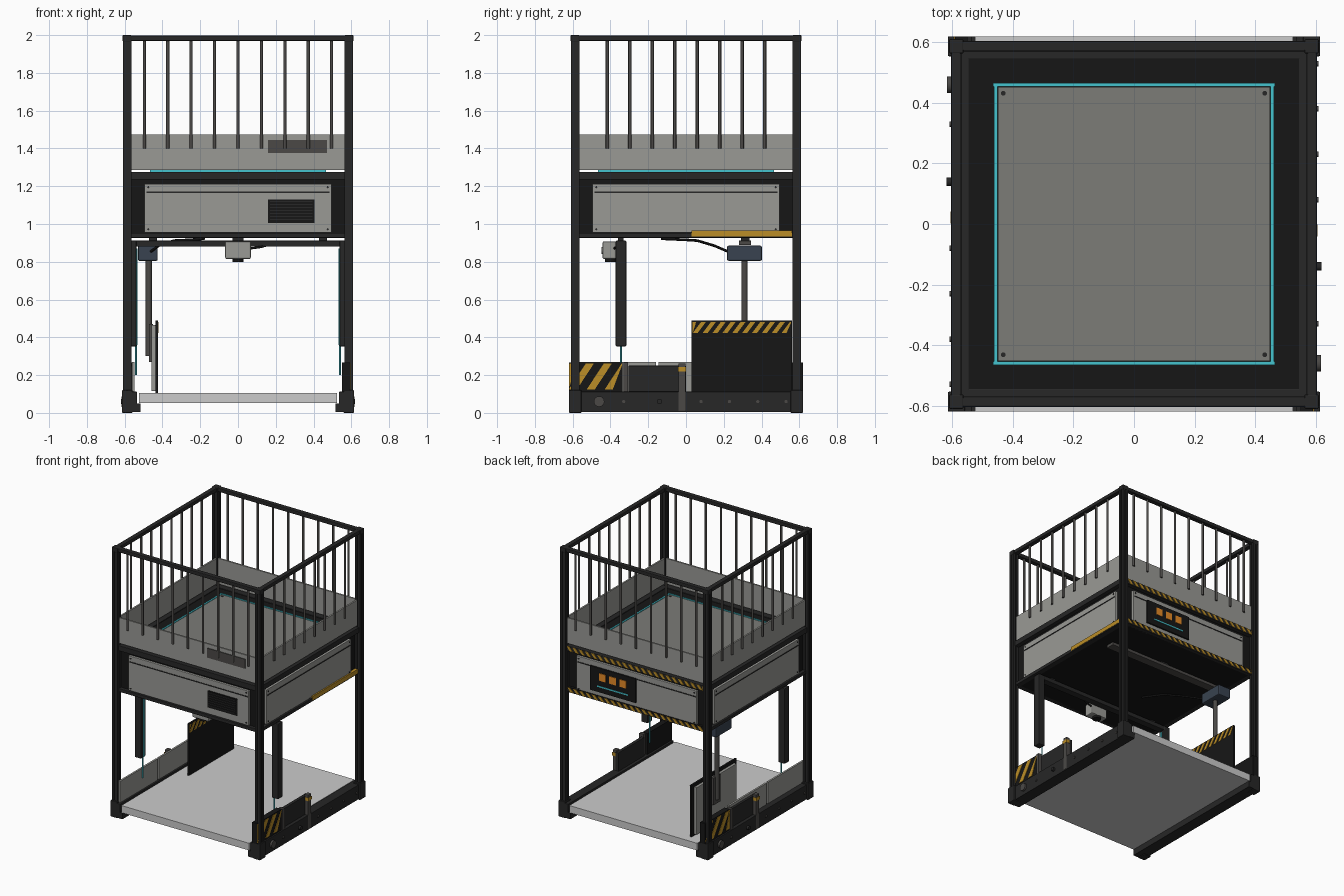
import bpy, bmesh, math
from mathutils import Vector

if "Cube" in bpy.data.objects:
    bpy.data.objects.remove(bpy.data.objects["Cube"])

def mat(name, r, g, b):
    m = bpy.data.materials.new(name)
    m.diffuse_color = (r, g, b, 1)
    m.use_nodes = True
    m.node_tree.nodes["Principled BSDF"].inputs["Base Color"].default_value = m.diffuse_color
    return m

DARK = mat("dark_metal", .02, .02, .02)
BLACK = mat("black", .008, .008, .008)
PANEL = mat("panel_grey", .32, .32, .30)
FLOOR = mat("floor_grey", .2, .2, .185)
BAR = mat("bar_grey", .07, .066, .062)
TEAL = mat("teal", .06, .55, .62)
YELLOW = mat("hazard_yellow", .5, .27, .02)
ORANGE = mat("orange", .8, .26, .02)
BLUE = mat("blue_grey", .04, .055, .08)

def finish(name, bm, m):
    bmesh.ops.recalc_face_normals(bm, faces=bm.faces)
    me = bpy.data.meshes.new(name)
    bm.to_mesh(me)
    bm.free()
    o = bpy.data.objects.new(name, me)
    bpy.context.collection.objects.link(o)
    if m:
        me.materials.append(m)
    return o

def box(name, x, y, z, m=None, bevel=0):
    bm = bmesh.new()
    bmesh.ops.create_cube(bm, size=1)
    for v in bm.verts:
        v.co = [(a + b) / 2 + c * (b - a) for (a, b), c in zip((x, y, z), v.co)]
    o = finish(name, bm, m)
    if bevel:
        md = o.modifiers.new("bevel", 'BEVEL')
        md.width = bevel
        md.segments = 2
    return o

def side_box(name, axis, s, d, u, z, m=None, bevel=0):
    """Box on a side wall: d = distance range from centre, u = range along the wall."""
    dd = tuple(sorted((s * d[0], s * d[1])))
    return box(name, *((dd, u) if axis == 'x' else (u, dd)), z, m, bevel)

def rod(name, p, q, r, m, n=12):
    p, q = Vector(p), Vector(q)
    bm = bmesh.new()
    bmesh.ops.create_cone(bm, cap_ends=True, segments=n, radius1=r, radius2=r, depth=(q - p).length)
    rot = (q - p).to_track_quat('Z', 'Y')
    for v in bm.verts:
        v.co = rot @ v.co + (p + q) / 2
    for f in bm.faces:
        f.smooth = len(f.verts) == 4
    return finish(name, bm, m)

def stripes(name, axis, d, u, z, n, lean, width=.5):
    """Row of slanted hazard stripes, slightly raised from a wall at distance d."""
    bm = bmesh.new()
    step = (u[1] - u[0]) / n
    for i in range(-3, n + 3):
        a = u[0] + i * step
        pts = [(a, z[0]), (a + step * width, z[0]), (a + step * width + lean, z[1]), (a + lean, z[1])]
        pts = [(min(max(p, u[0]), u[1]), h) for p, h in pts]
        if max(p[0] for p in pts) - min(p[0] for p in pts) < .004:
            continue
        if len(set(pts)) < 4:
            pts = list(dict.fromkeys(pts))
        rings = [[bm.verts.new((d + e, p, h) if axis == 'x' else (p, d + e, h)) for p, h in pts] for e in (-.002, .002)]
        bm.faces.new(rings[0])
        bm.faces.new(rings[1])
        k = len(pts)
        for j in range(k):
            bm.faces.new((rings[0][j], rings[0][(j + 1) % k], rings[1][(j + 1) % k], rings[1][j]))
    return finish(name, bm, YELLOW)

def cable(name, pts, r):
    cu = bpy.data.curves.new(name, 'CURVE')
    cu.dimensions = '3D'
    cu.bevel_depth = r
    cu.bevel_resolution = 2
    sp = cu.splines.new('POLY')
    sp.points.add(len(pts) - 1)
    for p, c in zip(sp.points, pts):
        p.co = (*c, 1)
    o = bpy.data.objects.new(name, cu)
    bpy.context.collection.objects.link(o)
    cu.materials.append(BLACK)

# slotted corner posts with caps and feet
def post(cx, cy):
    h, s, d = .022, .005, .007
    quarter = [(h, -h), (h, -s), (h - d, -s), (h - d, s), (h, s)]
    prof = []
    for k in range(4):
        c, sn = round(math.cos(k * math.pi / 2)), round(math.sin(k * math.pi / 2))
        prof += [(a * c - b * sn, a * sn + b * c) for a, b in quarter]
    bm = bmesh.new()
    f = bm.faces.new([bm.verts.new((cx + a, cy + b, .04)) for a, b in prof])
    g = bmesh.ops.extrude_face_region(bm, geom=[f])
    for v in g['geom']:
        if isinstance(v, bmesh.types.BMVert):
            v.co.z = 1.985
    finish("corner_post", bm, DARK)

for sx in (-1, 1):
    for sy in (-1, 1):
        cx, cy = sx * .587, sy * .587
        post(cx, cy)
        box("post_cap", (cx - .024, cx + .024), (cy - .024, cy + .024), (1.965, 2), DARK, .005)
        box("post_foot", (cx - .028, cx + .028), (cy - .033, cy + .033), (0, .12), DARK, .004)

# railing, kick panels, beams and body walls on all four sides
for axis in 'xy':
    for s in (-1, 1):
        side_box("top_rail", axis, s, (.57, .605), (-.57, .57), (1.97, 1.998), DARK, .005)
        n, gap = (9, .124) if axis == 'y' else (8, .119)
        for i in range(n):
            u = (i - (n - 1) / 2) * gap
            p = (s * .588, u) if axis == 'x' else (u, s * .588)
            rod("baluster", (*p, 1.4), (*p, 1.98), .0085, BAR, 10)
        side_box("kick_panel", axis, s, (.572, .584), (-.565, .565), (1.285, 1.475), PANEL)
        side_box("deck_beam", axis, s, (.545, .598), (-.567, .567), (1.235, 1.275), DARK, .003)
        side_box("lower_beam", axis, s, (.55, .59), (-.567, .567), (.927, .952), DARK, .003)
        side_box("body_panel", axis, s, (.56, .582), (-.495, .495), (.955, 1.212), PANEL, .003)
        side_box("panel_seam", axis, s, (.58, .585), (-.485, .485), (1.165, 1.172), DARK)
        for u in (-.475, .475):
            for z in (.972, 1.195):
                a, b = ((s * .575, u, z), (s * .585, u, z)) if axis == 'x' else ((u, s * .575, z), (u, s * .585, z))
                rod("panel_screw", a, b, .006, DARK, 8)

# machine body and deck
box("body_core", (-.565, .565), (-.565, .565), (.927, 1.27), BLACK)
box("deck_floor", (-.45, .45), (-.452, .452), (1.265, 1.282), FLOOR)
for s in (-1, 1):
    box("floor_light", (s * .457 - .006, s * .457 + .006), (-.466, .466), (1.265, 1.286), TEAL)
    box("floor_light", (-.466, .466), (s * .46 - .006, s * .46 + .006), (1.265, 1.286), TEAL)
    for t in (-1, 1):
        rod("floor_screw", (s * .432, t * .432, 1.28), (s * .432, t * .432, 1.285), .008, DARK, 10)

# front vent and sign plate
box("vent", (.16, .405), (-.587, -.575), (1.005, 1.13), BLACK)
for i in range(7):
    z = 1.02 + i * .016
    box("vent_slat", (.17, .395), (-.592, -.585), (z, z + .006), DARK)
box("front_plate", (.16, .47), (-.59, -.582), (1.375, 1.445), BAR)

# rear display and hazard strips
box("display", (0, .375), (.58, .594), (.995, 1.175), BLACK, .003)
for x in (.1, .185, .27):
    box("display_button", (x - .027, x + .027), (.592, .598), (1.085, 1.14), ORANGE)
box("display_line", (.06, .315), (.592, .597), (1.035, 1.045), TEAL)
stripes("rear_deck_hazard", 'y', .599, (-.56, .56), (1.238, 1.273), 22, .03)
box("rear_lower_band", (-.56, .56), (.57, .59), (.93, .965), BLACK)
stripes("rear_lower_hazard", 'y', .591, (-.56, .56), (.932, .963), 22, .03)
box("side_orange_strip", (.57, .592), (.03, .56), (.935, .965), YELLOW)

# base platform and side rails
box("platform", (-.525, .525), (-.62, .62), (.052, .105))
for s in (-1, 1):
    side_box("base_rail", 'x', s, (.535, .603), (-.62, .62), (.01, .112), DARK, .003)
    side_box("base_lip", 'x', s, (.515, .603), (-.62, .62), (0.005, .05), DARK)
    # guards: the left side is the right side turned half round
    def yr(a, b):
        return (a, b) if s > 0 else (-b, -a)
    side_box("hazard_guard", 'x', s, (.55, .592), yr(-.62, -.335), (.112, .268), BLACK)
    stripes("guard_hazard", 'x', s * .593, yr(-.62, -.335), (.125, .262), 3, .09 * s, .45)
    side_box("guard_post", 'x', s, (.565, .6), yr(-.332, -.308), (.02, .268), BAR)
    side_box("guard_panel", 'x', s, (.555, .58), yr(-.305, .0), (.112, .25), DARK, .003)
    side_box("sensor_post", 'x', s, (.575, .605), yr(-.04, -.003), (.01, .262), BAR, .003)
    side_box("sensor_cap", 'x', s, (.573, .607), yr(-.042, -.001), (.218, .242), YELLOW)
    for y in (-.33, -.14, .08, .23, .38, .53):
        rod("rail_bolt", (s * .6, y * s, .06), (s * .609, y * s, .06), .009, BAR, 8)
    rod("rail_connector", (s * .6, -.46 * s, .06), (s * .618, -.46 * s, .06), .028, BAR, 16)
    rod("rail_knob", (s * .6, -.14 * s, .06), (s * .62, -.14 * s, .06), .014, DARK, 12)

# inner panels of the left side
box("left_inner_panel", (-.562, -.548), (-.6, -.16), (.108, .27), PANEL)
box("left_inner_panel", (-.562, -.548), (-.145, .3), (.108, .27), PANEL)

# scanner gantry
box("gantry_beam", (-.55, .55), (-.37, -.318), (.88, .912), DARK, .004)
for s in (-1, 1):
    side_box("gantry_column", 'x', s, (.537, .59), (-.372, -.316), (.352, .912), DARK, .006)
    side_box("column_light", 'x', s, (.532, .538), (-.35, -.338), (.36, .87), TEAL)
    rod("column_probe", (s * .54, -.344, .2), (s * .54, -.344, .36), .005, TEAL)
for s in (-.45, .45):
    box("gantry_hanger", (s - .02, s + .02), (-.36, -.33), (.905, .93), DARK)

# camera
box("camera_body", (-.068, .068), (-.442, -.37), (.815, .908), PANEL, .008)
rod("camera_lens", (0, -.4, .8), (0, -.4, .82), .03, BLACK, 20)
rod("camera_eye", (0, -.448, .86), (0, -.44, .86), .018, PANEL, 16)
cable("camera_cable", [(.06, -.38, .87), (.12, -.37, .878), (.2, -.35, .9)], .006)

# moving arm with shield plate
box("arm_rail", (-.5, .48), (.28, .345), (.888, .912), BAR, .003)
box("arm_rail_mount", (-.03, .03), (.29, .335), (.91, .93), DARK)
box("arm_carriage", (-.53, -.425), (.217, .402), (.805, .885), BLUE, .008)
rod("arm_rod", (-.472, .31, .3), (-.472, .31, .81), .0165, BAR, 16)
box("arm_bracket", (-.472, -.45), (.27, .35), (.27, .47), BAR)
box("shield_back", (-.458, -.436), (.06, .53), (.115, .465), PANEL, .003)
box("shield_plate", (-.438, -.424), (.03, .56), (.105, .488), BLACK)
stripes("shield_hazard", 'x', -.423, (.035, .558), (.422, .482), 10, .045)
cable("arm_cable", [(-.46, .22, .855), (-.42, .15, .885), (-.34, .06, .912), (-.26, .0, .916), (-.18, -.13, .922)], .007)
